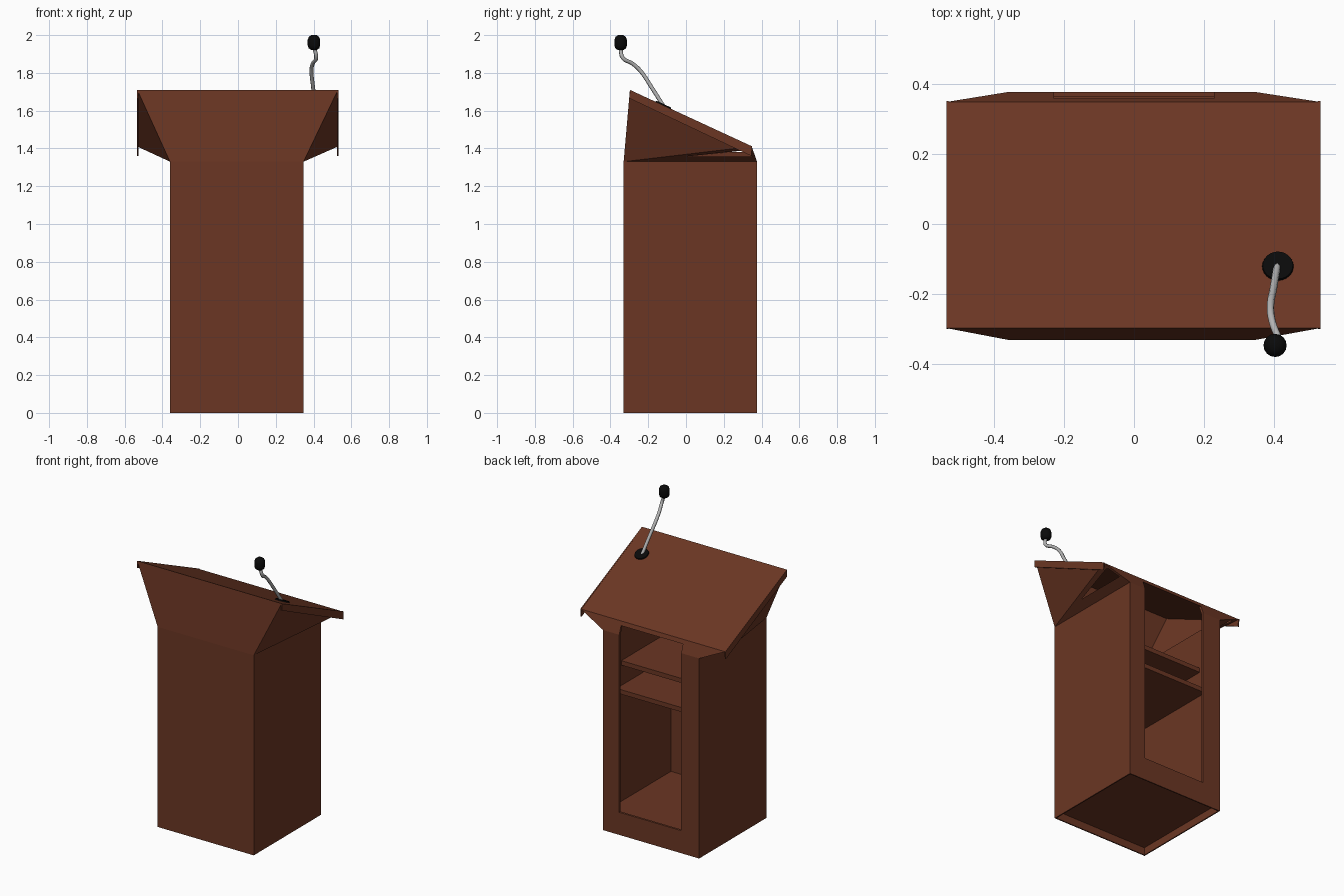
import bpy, bmesh, math
from mathutils import Vector

if "Cube" in bpy.data.objects:
    bpy.data.objects.remove(bpy.data.objects["Cube"])


def material(name, rgb):
    m = bpy.data.materials.new(name)
    m.diffuse_color = (*rgb, 1)
    m.use_nodes = True
    m.node_tree.nodes["Principled BSDF"].inputs["Base Color"].default_value = m.diffuse_color
    return m


WOOD = material("brown wood", (0.147, 0.037, 0.017))
BLACK = material("black foam", (0.003, 0.003, 0.003))
METAL = material("grey metal", (0.45, 0.45, 0.45))


def finish(name, bm, mat):
    bmesh.ops.recalc_face_normals(bm, faces=bm.faces)
    me = bpy.data.meshes.new(name)
    bm.to_mesh(me)
    bm.free()
    ob = bpy.data.objects.new(name, me)
    bpy.context.collection.objects.link(ob)
    me.materials.append(mat)
    return ob


def loft(name, rings, mat=WOOD, triangles=False):
    """Closed solid through rings with equal point counts."""
    bm = bmesh.new()
    vs = [[bm.verts.new(p) for p in r] for r in rings]
    n = len(rings[0])
    for a, b in zip(vs, vs[1:]):
        for i in range(n):
            j = (i + 1) % n
            bm.faces.new((a[i], a[j], b[j], b[i]))
    bm.faces.new(vs[0])
    bm.faces.new(vs[-1])
    if triangles:
        bmesh.ops.triangulate(bm, faces=bm.faces)
    return finish(name, bm, mat)


def prism(name, x0, x1, profile, mat=WOOD):
    """Extrude a side (y, z) profile along x."""
    return loft(name, [[(x, y, z) for y, z in profile] for x in (x0, x1)], mat)


def box(name, x0, x1, y0, y1, z0, z1):
    return prism(name, x0, x1, [(y0, z0), (y1, z0), (y1, z1), (y0, z1)])


def rect(x0, x1, y0, y1, z0, z1):
    return [(x0, y0, z0), (x1, y0, z0), (x1, y1, z1), (x0, y1, z1)]


def smooth(ob):
    bpy.ops.object.select_all(action='DESELECT')
    ob.select_set(True)
    bpy.context.view_layer.objects.active = ob
    bpy.ops.object.shade_smooth_by_angle(angle=math.radians(40))


# Body: straight column flaring out to the slanted desk
body = loft("lectern_body", [
    rect(-0.36, 0.347, -0.33, 0.376, 0, 0),
    rect(-0.36, 0.347, -0.33, 0.376, 1.33, 1.33),
    rect(-0.533, 0.529, -0.297, 0.348, 1.71, 1.41)], triangles=True)

# Hollow inside, rear opening and hollow underside
cutters = [
    loft("hollow_cutter", [
        rect(-0.345, 0.332, -0.316, 0.362, 0.13, 0.13),
        rect(-0.345, 0.332, -0.316, 0.362, 1.325, 1.325),
        rect(-0.495, 0.492, -0.284, 0.336, 1.68, 1.392)], triangles=True),
    prism("opening_cutter", -0.228, 0.228,
          [(0.30, 0.15), (0.46, 0.15), (0.46, 1.34), (0.30, 1.408)]),
    box("underside_cutter", -0.352, 0.339, -0.322, 0.368, -0.1, 0.05)]
bpy.context.view_layer.objects.active = body
for c in cutters:
    c.hide_render = True
    mod = body.modifiers.new("cut", 'BOOLEAN')
    mod.operation, mod.solver, mod.object = 'DIFFERENCE', 'EXACT', c
    bpy.ops.object.modifier_apply(modifier=mod.name)
for c in cutters:
    bpy.data.objects.remove(c)

# Thin desk edging on both sides
for side, x in (("left", -0.535), ("right", 0.525)):
    prism(f"{side}_desk_edge", x, x + 0.007,
          [(-0.297, 1.71), (0.350, 1.411), (0.346, 1.36), (-0.299, 1.665)])

# Shelves, set back from the opening
for name, z, y in (("lower_shelf", 0.87, 0.255), ("upper_shelf", 1.035, 0.205)):
    box(name, -0.346, 0.333, -0.317, y, z, z + 0.03)

# Microphone base, lying on the slanted desk
bm = bmesh.new()
bmesh.ops.create_cone(bm, cap_ends=True, segments=24, radius1=0.046,
                      radius2=0.043, depth=0.012)
base = finish("microphone_base", bm, BLACK)
base.location = (0.41, -0.12, 1.629)
base.rotation_euler = (-math.atan2(0.30, 0.645), 0, 0)
smooth(base)

# Gooseneck
cu = bpy.data.curves.new("gooseneck", 'CURVE')
cu.dimensions = '3D'
cu.bevel_depth = 0.0105
cu.bevel_resolution = 2
cu.resolution_u = 5
cu.use_fill_caps = True
path = [(0.408, -0.12, 1.625), (0.398, -0.18, 1.72), (0.389, -0.245, 1.815),
        (0.396, -0.285, 1.85), (0.414, -0.335, 1.88), (0.402, -0.346, 1.94)]
sp = cu.splines.new('BEZIER')
sp.bezier_points.add(len(path) - 1)
for p, co in zip(sp.bezier_points, path):
    p.co = Vector(co)
    p.handle_left_type = p.handle_right_type = 'AUTO'
cu.materials.append(METAL)
bpy.context.collection.objects.link(bpy.data.objects.new("gooseneck", cu))

# Microphone head: a short foam capsule
profile = [(0.016, 1.922), (0.028, 1.93), (0.033, 1.945), (0.033, 1.975),
           (0.027, 1.991), (0.014, 2.0)]
head = loft("microphone_head", [
    [(0.402 + r * math.cos(a), -0.346 + r * math.sin(a), z)
     for a in (i * math.tau / 16 for i in range(16))] for r, z in profile], BLACK)
smooth(head)
